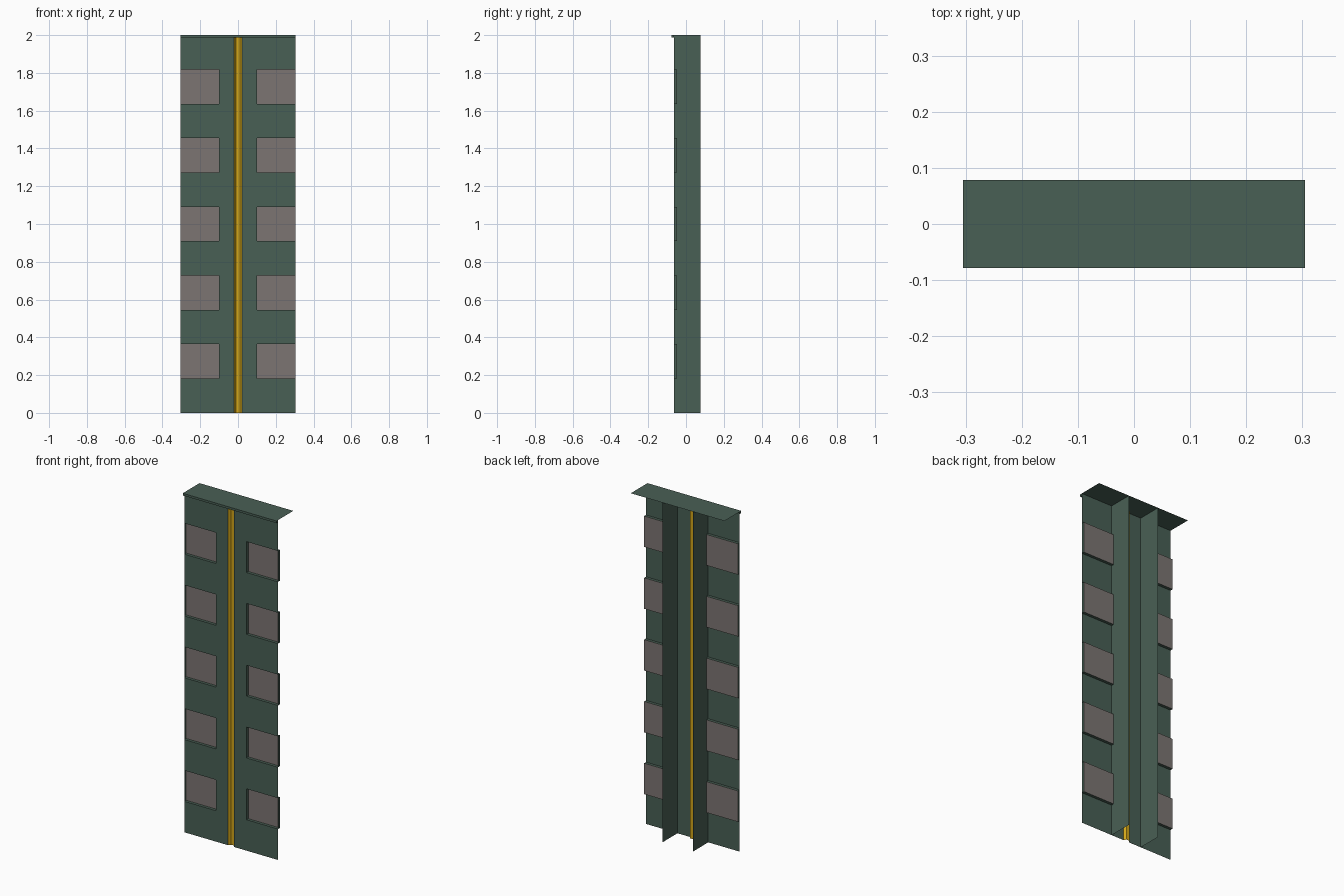
import bpy, bmesh

if "Cube" in bpy.data.objects:
    bpy.data.objects.remove(bpy.data.objects["Cube"])

W, H = 0.305, 2.0             # half width, height
YF, YB, LIP = -0.064, 0.078, -0.078
FIN, SLOT, DEEP = 0.10, 0.02, 0.017
N = 5
U = H / (2 * N + 1)           # window height and gap


def material(name, col):
    m = bpy.data.materials.new(name)
    m.diffuse_color = (*col, 1)
    m.use_nodes = True
    m.node_tree.nodes["Principled BSDF"].inputs["Base Color"].default_value = m.diffuse_color
    return m


GREEN = material("green_metal", (0.066, 0.115, 0.09))
GREY = material("warm_grey", (0.2, 0.178, 0.17))
YELLOW = material("yellow", (0.65, 0.38, 0.01))


def sheet(name, quads, mat):
    """Thin sheet-metal object made of quads."""
    bm = bmesh.new()
    for q in quads:
        bm.faces.new([bm.verts.new(p) for p in q])
    bmesh.ops.remove_doubles(bm, verts=bm.verts, dist=1e-5)
    me = bpy.data.meshes.new(name)
    bm.to_mesh(me)
    bm.free()
    me.materials.append(mat)
    ob = bpy.data.objects.new(name, me)
    bpy.context.collection.objects.link(ob)
    return ob


def mirror(ob):
    ob.modifiers.new("mirror", 'MIRROR').use_axis[0] = True


def front(x0, x1, z0, z1, y):
    return [(x0, y, z0), (x1, y, z0), (x1, y, z1), (x0, y, z1)]


def strip(pts, z0, z1):
    """Vertical walls along a plan-view path."""
    return [[(*a, z0), (*b, z0), (*b, z1), (*a, z1)] for a, b in zip(pts, pts[1:])]


# front panel: solid inner strip plus bands between the windows
panel = [front(SLOT, FIN, i * U, (i + 1) * U, YF) for i in range(2 * N + 1)]
panel += [front(FIN, W, i * U, (i + 1) * U, YF) for i in range(0, 2 * N + 1, 2)]
mirror(sheet("front_panel", panel, GREEN))

# recessed window pockets: green walls, grey backs
walls, backs = [], []
yr = YF + DEEP
for i in range(1, 2 * N, 2):
    z0, z1 = i * U, (i + 1) * U
    walls += strip([(FIN, YF), (FIN, yr)], z0, z1) + strip([(W, yr), (W, YF)], z0, z1)
    for z in (z0, z1):
        walls.append([(FIN, YF, z), (W, YF, z), (W, yr, z), (FIN, yr, z)])
    backs.append(front(FIN, W, z0, z1, yr))
mirror(sheet("pocket_walls", walls, GREEN))
mirror(sheet("pocket_backs", backs, GREY))

# rear stiffening fins
mirror(sheet("rear_fin", strip([(FIN, YF), (FIN, YB)], 0, H), GREEN))

# yellow centre channel, shallow trapezoid section
channel = [(-SLOT, YF), (-0.01, YF + 0.014), (0.01, YF + 0.014), (SLOT, YF)]
sheet("centre_channel", strip(channel, 0, H), YELLOW)

# top plate with folded front lip
zl = H - 0.013
sheet("top_plate", [
    [(-W, LIP, H), (W, LIP, H), (W, YB, H), (-W, YB, H)],
    front(-W, W, zl, H, LIP),
    [(-W, YF, zl), (W, YF, zl), (W, LIP, zl), (-W, LIP, zl)],
    [(W, LIP, zl), (W, YF, zl), (W, YF, H), (W, LIP, H)],
    [(-W, YF, zl), (-W, LIP, zl), (-W, LIP, H), (-W, YF, H)],
], GREEN)
